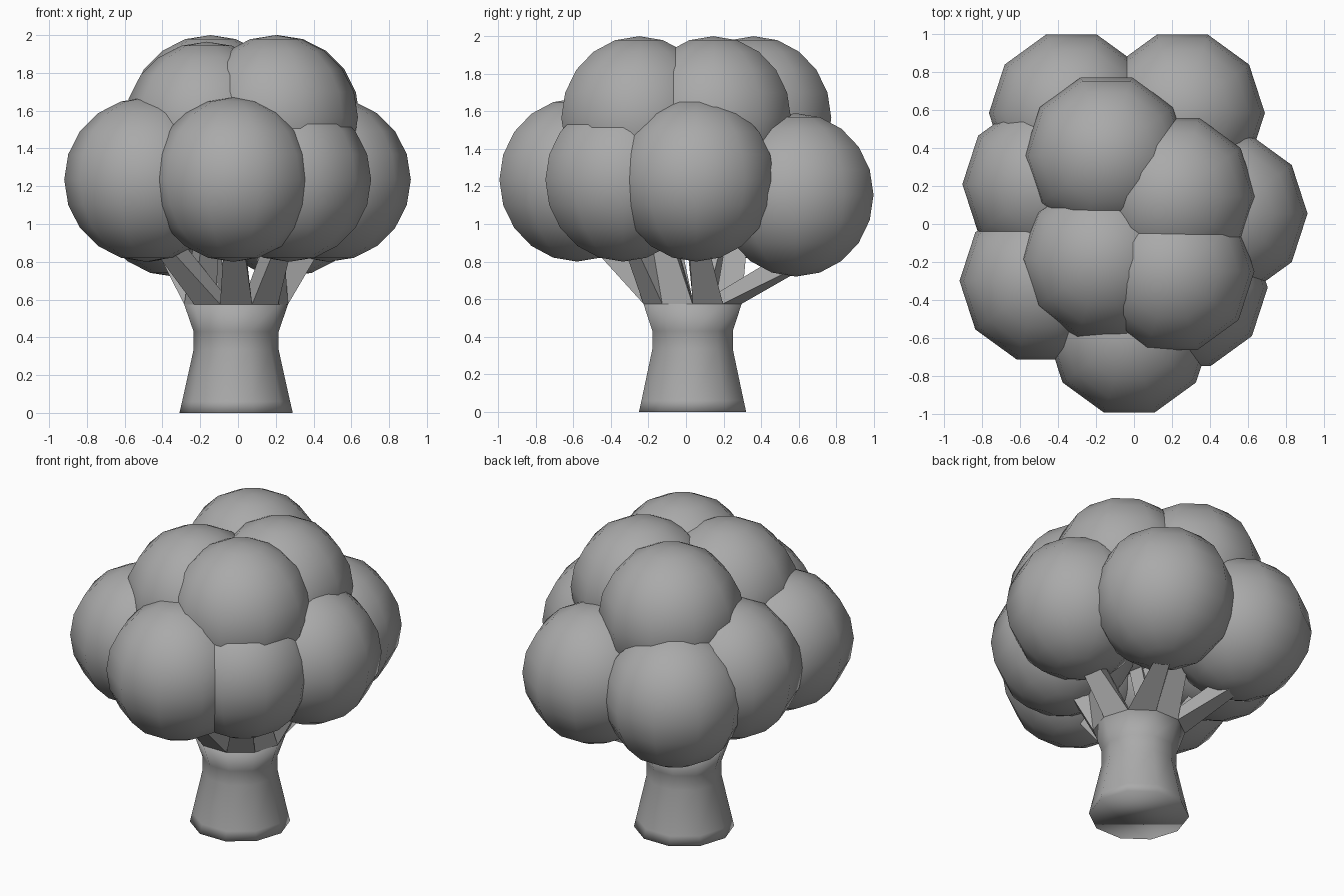
import bpy, bmesh
from math import radians, cos, sin, pi
from mathutils import Vector

cube = bpy.data.objects.get("Cube")
if cube:
    bpy.data.objects.remove(cube)

SIDES = 10
FLORET_RADIUS = 0.435
STEM_CENTRE = Vector((-0.01, 0.035, 0))

grey = bpy.data.materials.new("plain grey")
grey.use_nodes = True
grey.diffuse_color = (0.4, 0.4, 0.4, 1)
grey.node_tree.nodes["Principled BSDF"].inputs["Base Color"].default_value = grey.diffuse_color


def finish(name, bm, smooth):
    """Turn a bmesh into a named grey object."""
    bmesh.ops.recalc_face_normals(bm, faces=bm.faces)
    for face in bm.faces:
        face.smooth = smooth
    mesh = bpy.data.meshes.new(name)
    bm.to_mesh(mesh)
    bm.free()
    mesh.materials.append(grey)
    obj = bpy.data.objects.new(name, mesh)
    bpy.context.collection.objects.link(obj)
    return obj


# Florets: overlapping round heads, a lower ring and an upper cluster
florets = {
    "front_floret": (-0.025, -0.58, 1.235),
    "front_right_floret": (-0.485, -0.30, 1.235),
    "back_right_floret": (-0.47, 0.21, 1.235),
    "rear_right_floret": (-0.33, 0.585, 1.155),
    "rear_left_floret": (0.255, 0.585, 1.155),
    "left_floret": (0.48, 0.055, 1.235),
    "front_left_floret": (0.27, -0.335, 1.235),
    "top_rear_right_floret": (-0.145, 0.36, 1.565),
    "top_rear_left_floret": (0.21, 0.145, 1.565),
    "top_front_right_floret": (-0.165, -0.185, 1.53),
    "top_front_left_floret": (0.20, -0.25, 1.565),
}
for name, centre in florets.items():
    bm = bmesh.new()
    bmesh.ops.create_uvsphere(bm, u_segments=SIDES, v_segments=SIDES, radius=FLORET_RADIUS)
    floret = finish(name, bm, True)
    floret.location = centre
    floret.rotation_euler.z = radians(18)


# Stem: flared base, narrow waist, opening again where it splits
def ring_point(i, radius, z):
    a = 2 * pi * i / SIDES
    return STEM_CENTRE + Vector((radius * cos(a), radius * sin(a), z))


bm = bmesh.new()
profile = [(0.30, 0), (0.286, 0.06), (0.225, 0.335), (0.225, 0.43), (0.275, 0.575)]
rings = [[bm.verts.new(ring_point(i, r, z)) for i in range(SIDES)] for r, z in profile]
for low, high in zip(rings, rings[1:]):
    for i in range(SIDES):
        j = (i + 1) % SIDES
        bm.faces.new((low[i], low[j], high[j], high[i]))
bm.faces.new(rings[0])
bm.faces.new(rings[-1])
finish("stem", bm, True)

# Branches: one tapered limb from each side of the stem rim to a floret
targets = ["left", "rear_left", "top_rear_right", "rear_right", "back_right",
           "top_front_right", "front_right", "front", "front_left", "top_front_left"]
for i, target in enumerate(targets):
    x, y, z = florets[target + "_floret"]
    drop = 0.40 if target.startswith("rear") else 0.27
    tip = Vector((x, y, z - drop))
    a, b = ring_point(i, 0.275, 0.575), ring_point(i + 1, 0.275, 0.575)
    inner_a, inner_b = ring_point(i, 0.13, 0.60), ring_point(i + 1, 0.13, 0.60)
    side = (b - a).normalized() * 0.045
    outward = (a + b) / 2 - STEM_CENTRE
    outward.z = 0
    back = outward.normalized() * -0.07 + Vector((0, 0, 0.08))
    bm = bmesh.new()
    base = [bm.verts.new(p) for p in (a, b, inner_b, inner_a)]
    end = [bm.verts.new(p) for p in (tip - side, tip + side,
                                     tip + side + back, tip - side + back)]
    for k in range(4):
        m = (k + 1) % 4
        bm.faces.new((base[k], base[m], end[m], end[k]))
    bm.faces.new(base)
    bm.faces.new(end)
    finish(target + "_branch", bm, False)
